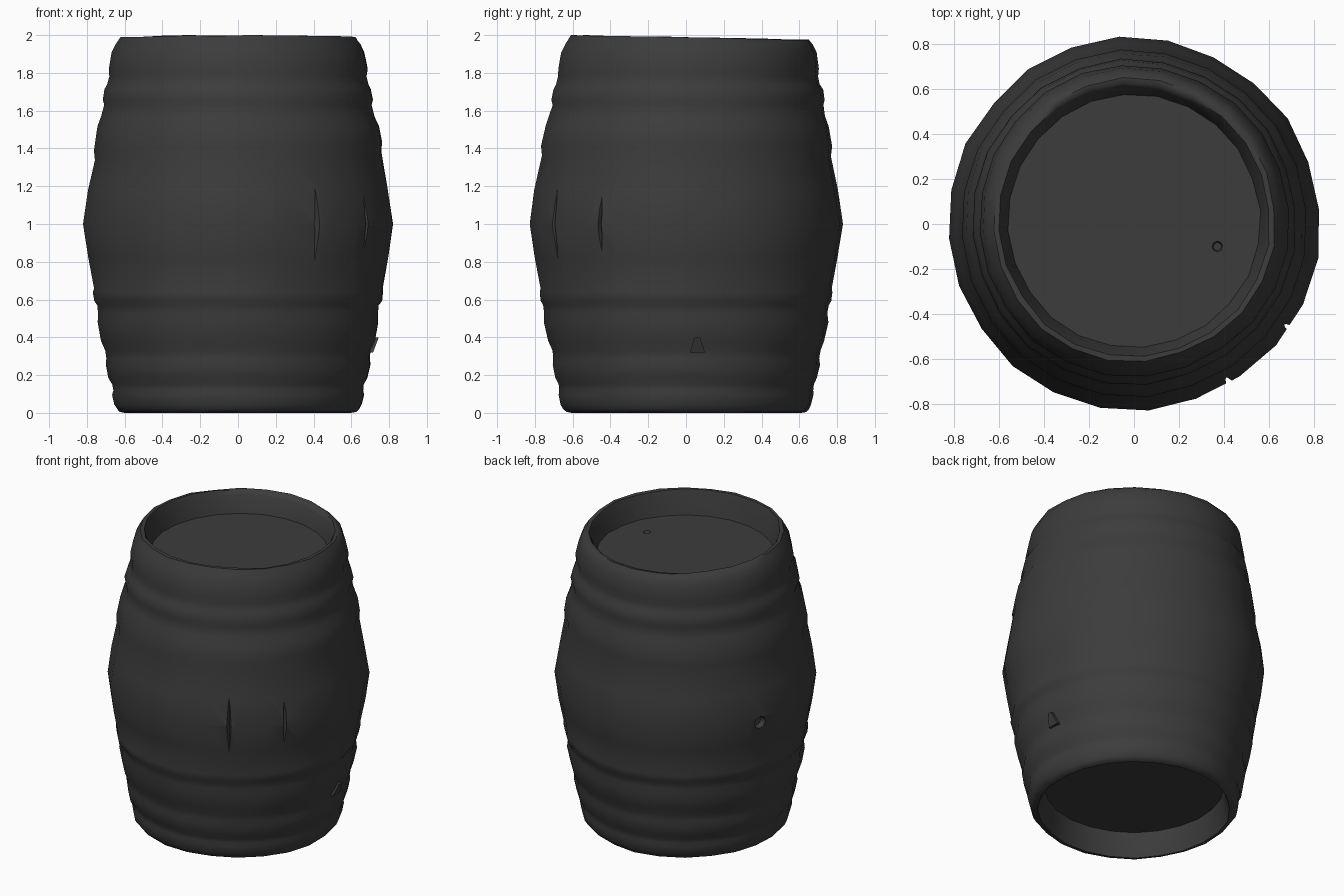
import bpy, bmesh, math, random
from mathutils import Vector, Matrix

random.seed(4)
cube = bpy.data.objects.get("Cube")
if cube:
    bpy.data.objects.remove(cube, do_unlink=True)

SIDES = 24
HEIGHT = 2.0

# One dark weathered colour
dark = bpy.data.materials.new("charcoal_wood")
dark.use_nodes = True
colour = (0.045, 0.045, 0.045, 1)
dark.diffuse_color = colour
bsdf = dark.node_tree.nodes["Principled BSDF"]
bsdf.inputs["Base Color"].default_value = colour
bsdf.inputs["Roughness"].default_value = 0.9


def stave_radius(z):
    return 0.826 - 0.178 * abs(z - 1) ** 1.15


def to_object(name, bm):
    bmesh.ops.recalc_face_normals(bm, faces=bm.faces)
    mesh = bpy.data.meshes.new(name)
    bm.to_mesh(mesh)
    bm.free()
    obj = bpy.data.objects.new(name, mesh)
    bpy.context.collection.objects.link(obj)
    mesh.materials.append(dark)
    return obj


def activate(obj):
    bpy.ops.object.select_all(action='DESELECT')
    obj.select_set(True)
    bpy.context.view_layer.objects.active = obj


# Hoops: bottom, top, bulge
hoops = [(0.02, 0.12, 0.003), (0.15, 0.29, 0.006), (0.33, 0.53, 0.007),
         (0.57, 0.66, 0.003), (1.36, 1.57, 0.007), (1.63, 1.74, 0.005),
         (1.78, 1.95, 0.006)]

# Outer profile: a shallow groove on each side of every rounded hoop
outer = []
for low, high, bulge in hoops:
    if low > 1.3 and outer[-1][1] < 1:
        outer += [(stave_radius(z), z) for z in (0.82, 1.0, 1.18)]
    outer.append((stave_radius(low) - 0.006, low))
    for t in (0.25, 0.75):
        z = low + (high - low) * t
        outer.append((stave_radius(z) + bulge, z))
    outer.append((stave_radius(high) - 0.004, high))

# Recessed heads at both ends, rims and bowed side form one closed shell
profile = [(0.565, 0.16), (0.585, 0.06), (0.605, 0.0), (0.632, 0.005)]
profile += outer
profile += [(0.628, HEIGHT), (0.605, HEIGHT), (0.59, 1.95), (0.562, 1.835)]

bm = bmesh.new()
column = [random.uniform(-0.006, 0.006) for _ in range(SIDES)]
rings = []
for row, (r, z) in enumerate(profile):
    ring = []
    head = row in (0, len(profile) - 1)
    for i in range(SIDES):
        a = math.tau * (i + 0.3) / SIDES
        rr = r + column[i] * (0.4 if head else 1) + random.uniform(-0.003, 0.003)
        x, y = rr * math.cos(a), rr * math.sin(a)
        zz = z
        if 1.3 < z < 1.5:
            zz += 0.03 * x                      # crooked upper hoop
        if z > 1.98:
            zz -= 0.012 + 0.02 * y + random.uniform(-0.002, 0.006)
        y += 0.018 * max(0, z - 1.3) / 0.7      # slight lean of the top
        ring.append(bm.verts.new((x, y, min(zz, HEIGHT))))
    rings.append(ring)
for low, high in zip(rings, rings[1:]):
    for i in range(SIDES):
        j = (i + 1) % SIDES
        bm.faces.new((low[i], low[j], high[j], high[i]))
for ring in (rings[0], rings[-1]):
    bm.faces.new(ring)
barrel = to_object("barrel_body", bm)


def carve(bm, centre, turn):
    """Subtract the given solid from the barrel."""
    bm.transform(Matrix.Translation(centre) @ turn)
    cutter = to_object("cutter", bm)
    cutter.hide_render = True
    activate(barrel)
    mod = barrel.modifiers.new("cut", 'BOOLEAN')
    mod.object = cutter
    mod.operation = 'DIFFERENCE'
    mod.solver = 'EXACT'
    bpy.ops.object.modifier_apply(modifier=mod.name)
    bpy.data.objects.remove(cutter, do_unlink=True)


def crack(x, y, z, length, width):
    """A long V-shaped split along a stave."""
    bm = bmesh.new()
    bmesh.ops.create_uvsphere(bm, u_segments=4, v_segments=6, radius=1)
    for v in bm.verts:
        v.co = (v.co.x * 0.04, v.co.y * width, v.co.z * length / 2)
    carve(bm, (x, y, z), Matrix.Rotation(math.atan2(y, x), 4, 'Z'))


def hole(centre, direction, radius, depth):
    bm = bmesh.new()
    bmesh.ops.create_cone(bm, cap_ends=True, segments=8, radius1=radius * 0.6,
                          radius2=radius, depth=depth * 2)
    carve(bm, centre, Vector(direction).to_track_quat('Z', 'Y').to_matrix().to_4x4())


# Split staves at the front, bung hole on the right side, dent in the lid
crack(0.42, -0.70, 0.99, 0.52, 0.014)
crack(0.68, -0.455, 1.0, 0.32, 0.011)
hole((-0.766, 0.28, 0.96), (-0.766, 0.28, 0), 0.055, 0.04)
hole((0.37, -0.10, 1.835), (0, 0, 1), 0.03, 0.02)

activate(barrel)
bpy.ops.object.shade_smooth_by_angle(angle=math.radians(50))

# Splinter lifting off a lower hoop
bm = bmesh.new()
bmesh.ops.create_cube(bm, size=1)
for v in bm.verts:
    top = v.co.z > 0
    v.co = (0.695 + v.co.x * 0.04 + (0.03 if top else 0),
            0.06 + v.co.y * (0.03 if top else 0.08), 0.36 + v.co.z * 0.08)
to_object("hoop_splinter", bm)
